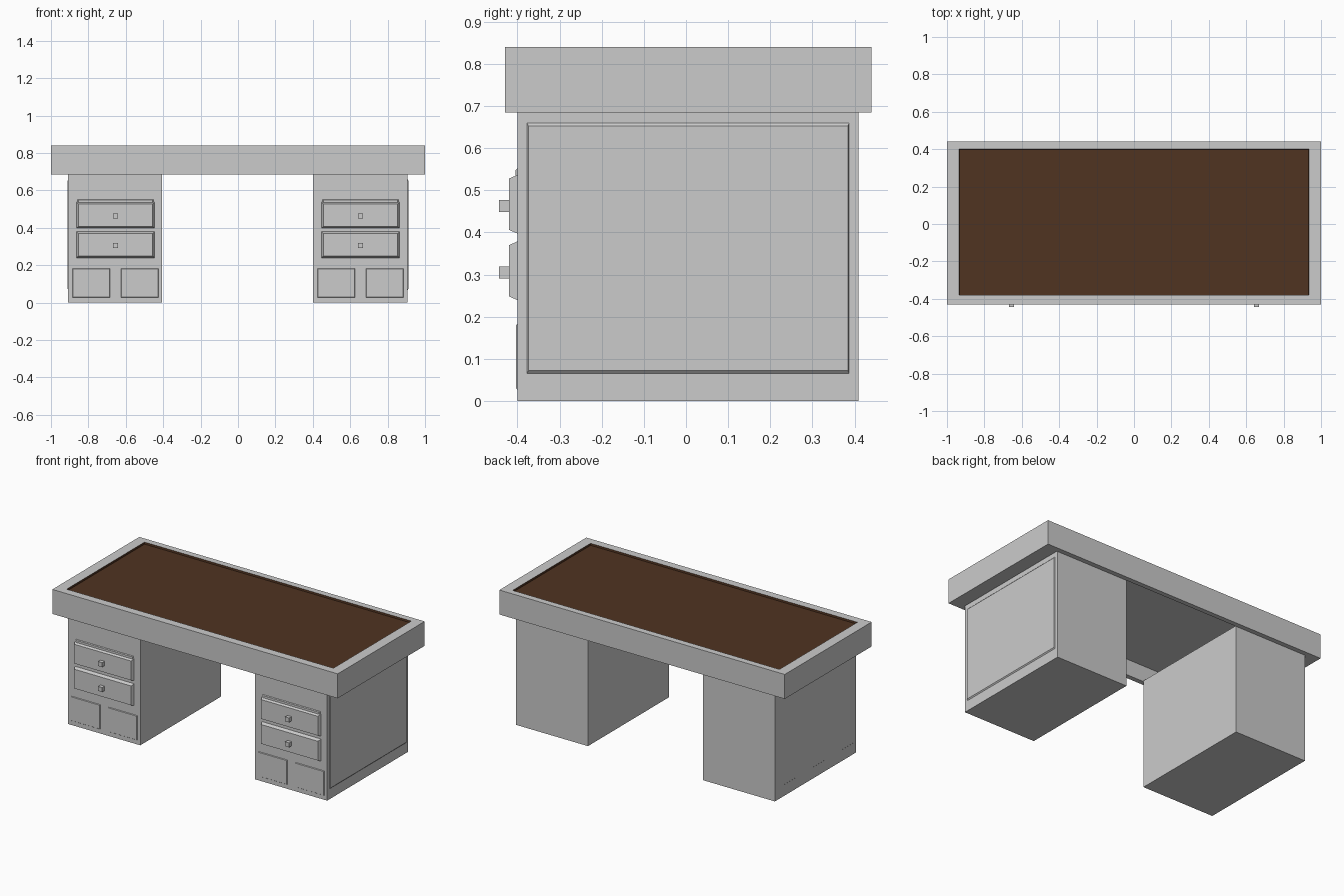
import bpy
import bmesh
from mathutils import Vector

cube = bpy.data.objects.get("Cube")
if cube:
    bpy.data.objects.remove(cube, do_unlink=True)


def make_material(name, color):
    mat = bpy.data.materials.new(name)
    mat.use_nodes = True
    mat.diffuse_color = (*color, 1)
    mat.node_tree.nodes["Principled BSDF"].inputs["Base Color"].default_value = (*color, 1)
    return mat


grey = make_material("plain grey", (0.6, 0.6, 0.6))
brown = make_material("brown leather", (0.08, 0.033, 0.015))


def finish(name, bm, *mats):
    bmesh.ops.recalc_face_normals(bm, faces=bm.faces)
    mesh = bpy.data.meshes.new(name)
    bm.to_mesh(mesh)
    bm.free()
    for mat in mats:
        mesh.materials.append(mat)
    obj = bpy.data.objects.new(name, mesh)
    bpy.context.collection.objects.link(obj)
    return obj


def box_mesh(lo, hi):
    bm = bmesh.new()
    bmesh.ops.create_cube(bm, size=1)
    lo, hi = Vector(lo), Vector(hi)
    for v in bm.verts:
        v.co = (lo + hi) / 2 + v.co * (hi - lo)
    return bm


def box(name, lo, hi):
    return finish(name, box_mesh(lo, hi), grey)


def raised_panel(name, lo, hi, axis, side, bevel):
    """Box whose outer face is drawn in by a bevel per axis."""
    bm = box_mesh(lo, hi)
    mid = (Vector(lo) + Vector(hi)) / 2
    for v in bm.verts:
        if (v.co[axis] - mid[axis]) * side > 0:
            for i in range(3):
                if i != axis:
                    v.co[i] += bevel[i] if v.co[i] < mid[i] else -bevel[i]
    return finish(name, bm, grey)


def sink(bm, z, lo, hi, depth, material=0):
    """Inset the flat face at height z to a rectangle and push it in."""
    face = next(f for f in bm.faces if all(abs(v.co.z - z) < 1e-4 for v in f.verts))
    centre = face.calc_center_median()
    rim = bmesh.ops.inset_individual(bm, faces=[face], thickness=0.01)
    for v in face.verts:
        v.co.x = lo[0] if v.co.x < centre.x else hi[0]
        v.co.y = lo[1] if v.co.y < centre.y else hi[1]
    walls = bmesh.ops.inset_individual(bm, faces=[face], thickness=0.002)["faces"]
    for v in face.verts:
        v.co.z += depth
    for f in walls + [face]:
        f.material_index = material


# Desk top: sunken writing surface above, hollow below
top = box_mesh((-1, -0.43, 0.685), (1, 0.44, 0.84))
sink(top, 0.84, (-0.935, -0.38), (0.935, 0.40), -0.012, 1)
sink(top, 0.685, (-0.91, -0.40), (0.91, 0.41), 0.10)
finish("desk_top", top, grey, brown)

for side, label in ((-1, "right"), (1, "left")):
    cx = side * 0.655

    def front_panel(name, x, z0, z1, half, depth, bevel):
        raised_panel(f"{label}_{name}", (x - half, -0.40 - depth, z0),
                     (x + half, -0.39, z1), 1, -1, (bevel, 0, bevel))

    # Pedestal with a raised outer side panel
    box(f"{label}_pedestal", (cx - 0.255, -0.40, 0), (cx + 0.25, 0.41, 0.69))
    xs = sorted((side * 0.90, side * 0.911))
    raised_panel(f"{label}_side_panel", (xs[0], -0.38, 0.06), (xs[1], 0.39, 0.665),
                 0, side, (0, 0.006, 0.012))

    # Two drawers with square knobs, and a lip above them
    front_panel("drawer_lip", cx, 0.50, 0.56, 0.21, 0.005, 0.012)
    for level, z in (("lower", 0.235), ("upper", 0.393)):
        front_panel(f"{level}_drawer", cx, z, z + 0.148, 0.212, 0.02, 0.013)
        knob_z = z + 0.07
        box(f"{level}_{label}_knob", (cx - 0.014, -0.444, knob_z - 0.014),
            (cx + 0.014, -0.41, knob_z + 0.014))

    # Two low door panels
    for part, offset in (("first", -0.13), ("second", 0.13)):
        front_panel(f"{part}_door_panel", cx + offset, 0.02, 0.19, 0.108, 0.004, 0.01)
